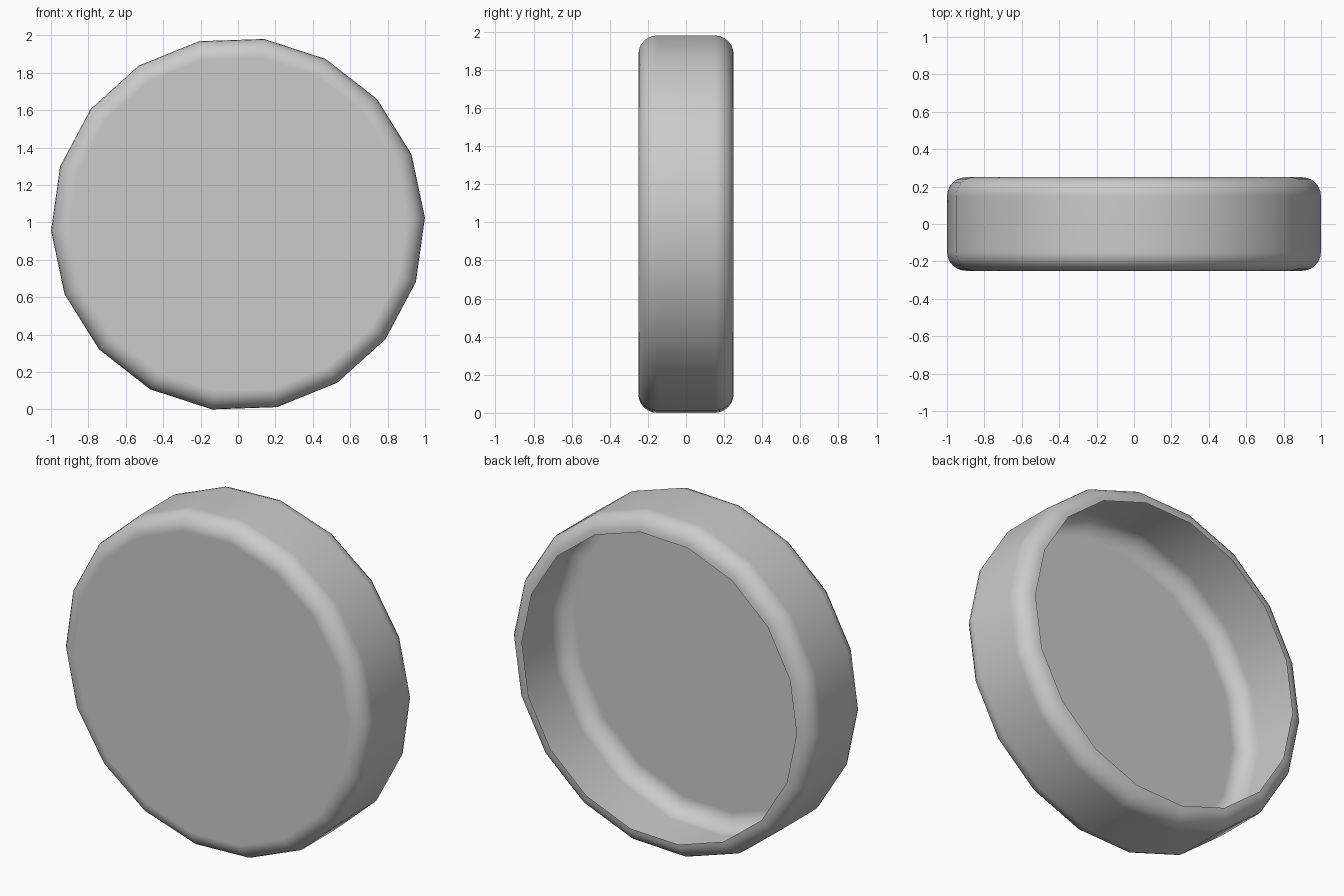
import bpy, bmesh
from math import sin, cos, pi, radians

if "Cube" in bpy.data.objects:
    bpy.data.objects.remove(bpy.data.objects["Cube"])

SIDES, TURN = 18, radians(2)      # 18-sided rim, turned slightly
R, HALF, BEV, SEG = 1.0, 0.25, 0.1, 6
CZ = 0.99

# Profile (radius, y): rounded front corner, straight wall, rounded back lip
front = [(R - BEV + BEV * sin(a), -HALF + BEV - BEV * cos(a))
         for a in (pi / 2 * i / SEG for i in range(SEG + 1))]
profile = front + [(r, -y) for r, y in reversed(front)]

# Sweep the profile round the y axis; the back stays open
bm = bmesh.new()
rings = []
for r, y in profile:
    rings.append([bm.verts.new((r * cos(TURN + 2 * pi * k / SIDES), y,
                                CZ + r * sin(TURN + 2 * pi * k / SIDES)))
                  for k in range(SIDES)])
for a, b in zip(rings, rings[1:]):
    for k in range(SIDES):
        n = (k + 1) % SIDES
        bm.faces.new((a[k], a[n], b[n], b[k]))
# Flat front disc
bm.faces.new(rings[0])
bmesh.ops.recalc_face_normals(bm, faces=bm.faces)
disc = min(bm.faces, key=lambda f: f.calc_center_median().y)
if disc.normal.y > 0:
    bmesh.ops.reverse_faces(bm, faces=bm.faces)

mesh = bpy.data.meshes.new("round_lid")
bm.to_mesh(mesh)
bm.free()
lid = bpy.data.objects.new("round_lid", mesh)
bpy.context.collection.objects.link(lid)

# Smooth shading, with the disc kept flat by weighted normals
for p in mesh.polygons:
    p.use_smooth = True
lid.modifiers.new("weighted_normals", 'WEIGHTED_NORMAL').keep_sharp = True
